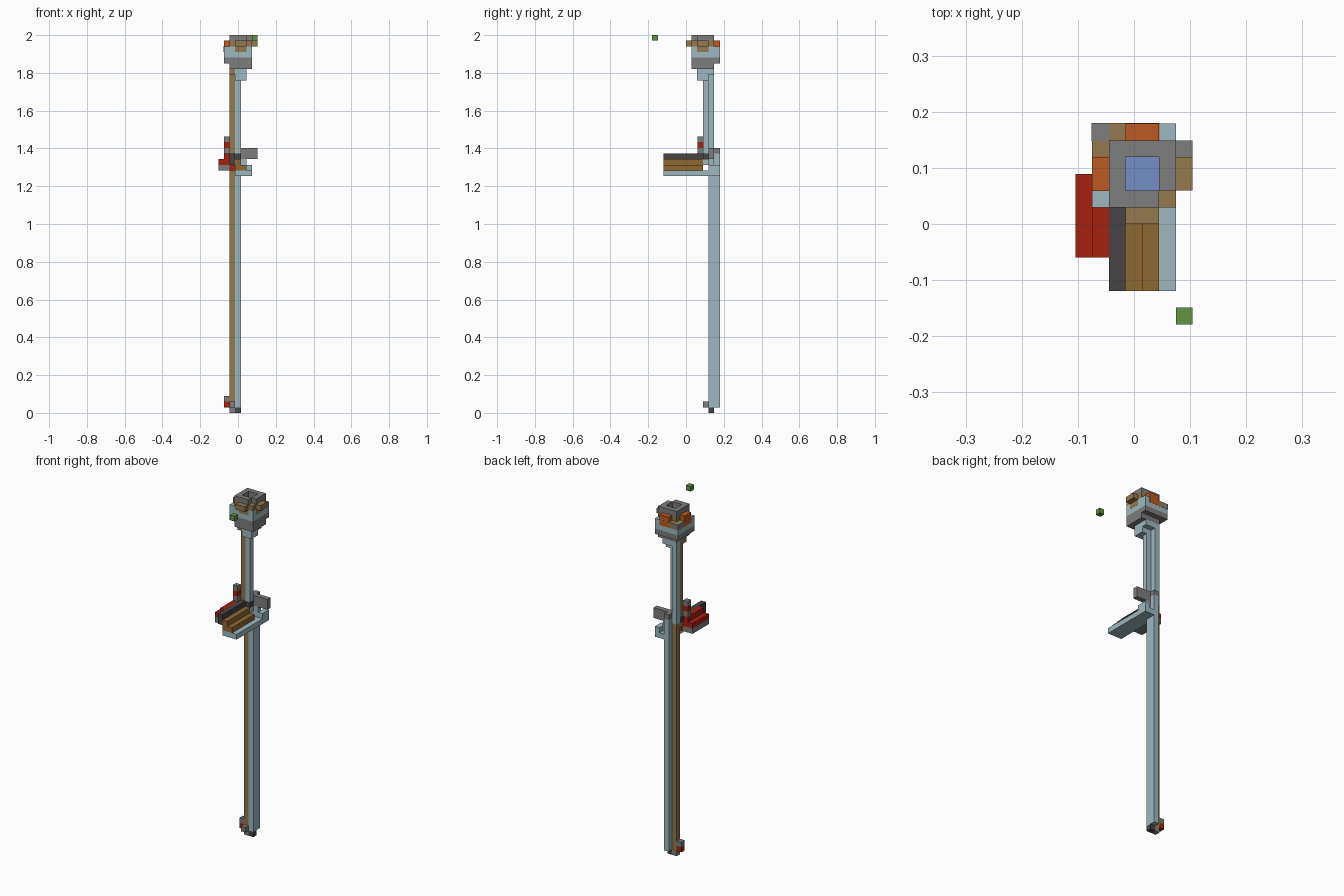
import bpy
from mathutils import Vector

cube = bpy.data.objects.get("Cube")
if cube:
    bpy.data.objects.remove(cube, do_unlink=True)

# Cell size of the block grid and its centring offset
CELL = 2 / 67
ORIGIN = Vector((-3.5, -6, 0))


def linear(value):
    value /= 255
    return value / 12.92 if value < 0.04045 else ((value + 0.055) / 1.055) ** 2.4


def material(name, red, green, blue):
    colour = (linear(red), linear(green), linear(blue), 1)
    mat = bpy.data.materials.new(name)
    mat.use_nodes = True
    mat.diffuse_color = colour
    mat.node_tree.nodes["Principled BSDF"].inputs["Base Color"].default_value = colour
    return mat


STEEL = material("pale steel blue", 157, 184, 192)
GREY = material("mid grey", 125, 125, 125)
DARK = material("charcoal", 70, 68, 68)
TAN = material("tan brown", 147, 120, 78)
BRONZE = material("bronze brown", 143, 104, 52)
ORANGE = material("burnt orange", 188, 90, 35)
RED = material("deep red", 166, 33, 15)
GREEN = material("leaf green", 97, 147, 66)
BLUE = material("gem blue", 115, 143, 198)

CORNERS = [(x, y, z) for x in (0, 1) for y in (0, 1) for z in (0, 1)]
QUADS = [(0, 1, 3, 2), (4, 6, 7, 5), (0, 4, 5, 1), (2, 3, 7, 6), (0, 2, 6, 4), (1, 5, 7, 3)]


def box(name, mat, x, y, z, grow=0.0):
    """Block between grid lines; grow lifts painted patches off the face below."""
    low = Vector((x[0] - grow, y[0] - grow, z[0] - grow))
    high = Vector((x[1] + grow, y[1] + grow, z[1] + grow))
    points = [[(low, high)[c[i]][i] for i in range(3)] for c in CORNERS]
    mesh = bpy.data.meshes.new(name)
    mesh.from_pydata([(Vector(p) + ORIGIN) * CELL for p in points], [], QUADS)
    mesh.materials.append(mat)
    obj = bpy.data.objects.new(name, mesh)
    bpy.context.collection.objects.link(obj)
    return obj


# Foot of the shaft
box("foot_tip", DARK, (3, 4), (10, 11), (0, 1))
box("foot_tip_side", GREY, (2, 3), (10, 11), (0, 1))
box("foot_front_stud", GREY, (2, 3), (9, 10), (1, 2))
box("foot_red_stud", RED, (1, 2), (10, 11), (1, 2))
box("foot_grey_stud", GREY, (1, 2), (10, 11), (2, 3))

# Lower shaft
box("lower_shaft", STEEL, (3, 4), (10, 12), (1, 46))
box("lower_shaft_strip", TAN, (2, 3), (10, 11), (1, 45))

# Upper shaft
box("upper_shaft_strip", TAN, (2, 3), (9, 10), (44, 61))
box("upper_shaft_front", STEEL, (3, 4), (9, 10), (44, 61))
box("upper_shaft_back", STEEL, (2, 3), (10, 11), (45, 61))

# Forward shelf with its stepped rails
box("shelf_base", STEEL, (3, 6), (2, 10), (42, 43))
box("shelf_base_back", STEEL, (4, 6), (10, 12), (42, 43))
box("shelf_back_block", STEEL, (5, 6), (10, 12), (43, 44))
box("shelf_link", STEEL, (4, 5), (10, 11), (43, 45))
box("low_rail", BRONZE, (4, 5), (2, 9), (43, 44))
box("high_rail", BRONZE, (3, 4), (2, 9), (43, 45))
box("dark_rail", DARK, (2, 3), (2, 9), (44, 46))
box("dark_rail_end", DARK, (2, 4), (9, 10), (45, 46), 0.02)

# Red side step with grey underside
box("side_step_base", GREY, (0, 2), (4, 9), (43, 44))
box("side_step_outer", RED, (0, 1), (4, 9), (44, 45))
box("side_step_inner", RED, (1, 2), (4, 9), (44, 46))
box("side_step_core", RED, (2, 3), (4, 9), (43, 44))

# Banded post and cross bar
for level, mat in ((46, GREY), (47, RED), (48, GREY)):
    box("post_band", mat, (1, 2), (8, 9), (level, level + 1))
box("cross_bar", GREY, (4, 7), (10, 11), (45, 47))
box("shaft_cap", GREY, (3, 4), (10, 12), (46, 47))

# Collar under the head
box("collar_top", STEEL, (3, 5), (8, 11), (60, 61), 0.01)
box("collar_lower", STEEL, (3, 5), (8, 10), (59, 60), 0.01)
box("collar_strip", TAN, (2, 3), (8, 9), (60, 61))

# Head body
box("head_underside", GREY, (2, 6), (7, 11), (61, 62))
box("head_base", GREY, (1, 6), (7, 12), (62, 63))
box("head_body", STEEL, (1, 6), (7, 12), (63, 65))
box("head_corner", GREY, (1, 2), (11, 12), (64, 65), 0.03)
box("gem_floor", BLUE, (3, 5), (8, 10), (64, 65), 0.04)


def ring(name, mat, level, front_end):
    """Square ring of four bars around the open socket."""
    z = (level, level + 1)
    box(name + "_front", mat, (2, front_end), (7, 8), z)
    box(name + "_back", mat, (2, 6), (10, 11), z)
    box(name + "_right", mat, (2, 3), (8, 10), z)
    box(name + "_left", mat, (5, 6), (8, 10), z)


ring("head_band", TAN, 65, 6)
ring("head_rim", GREY, 66, 5)

# Studs on the four sides, with pointed patches beneath
for name, mat, x, y in (
    ("front", TAN, (3, 5), (6, 7)),
    ("left", TAN, (6, 7), (8, 10)),
    ("back", ORANGE, (3, 5), (11, 12)),
    ("right", ORANGE, (1, 2), (8, 10)),
):
    box(name + "_stud", mat, x, y, (65, 66))
box("front_patch", TAN, (3, 5), (7, 8), (64, 65), 0.02)
box("left_patch", TAN, (5, 6), (8, 10), (64, 65), 0.02)
box("back_patch", ORANGE, (3, 5), (11, 12), (64, 65), 0.02)
box("right_patch", ORANGE, (1, 2), (8, 10), (64, 65), 0.02)
box("back_patch_end", TAN, (2, 3), (11, 12), (64, 65), 0.02)
box("right_patch_end", TAN, (1, 2), (10, 11), (64, 65), 0.02)

# Loose floating block
box("floating_block", GREEN, (6, 7), (0, 1), (66, 67))
